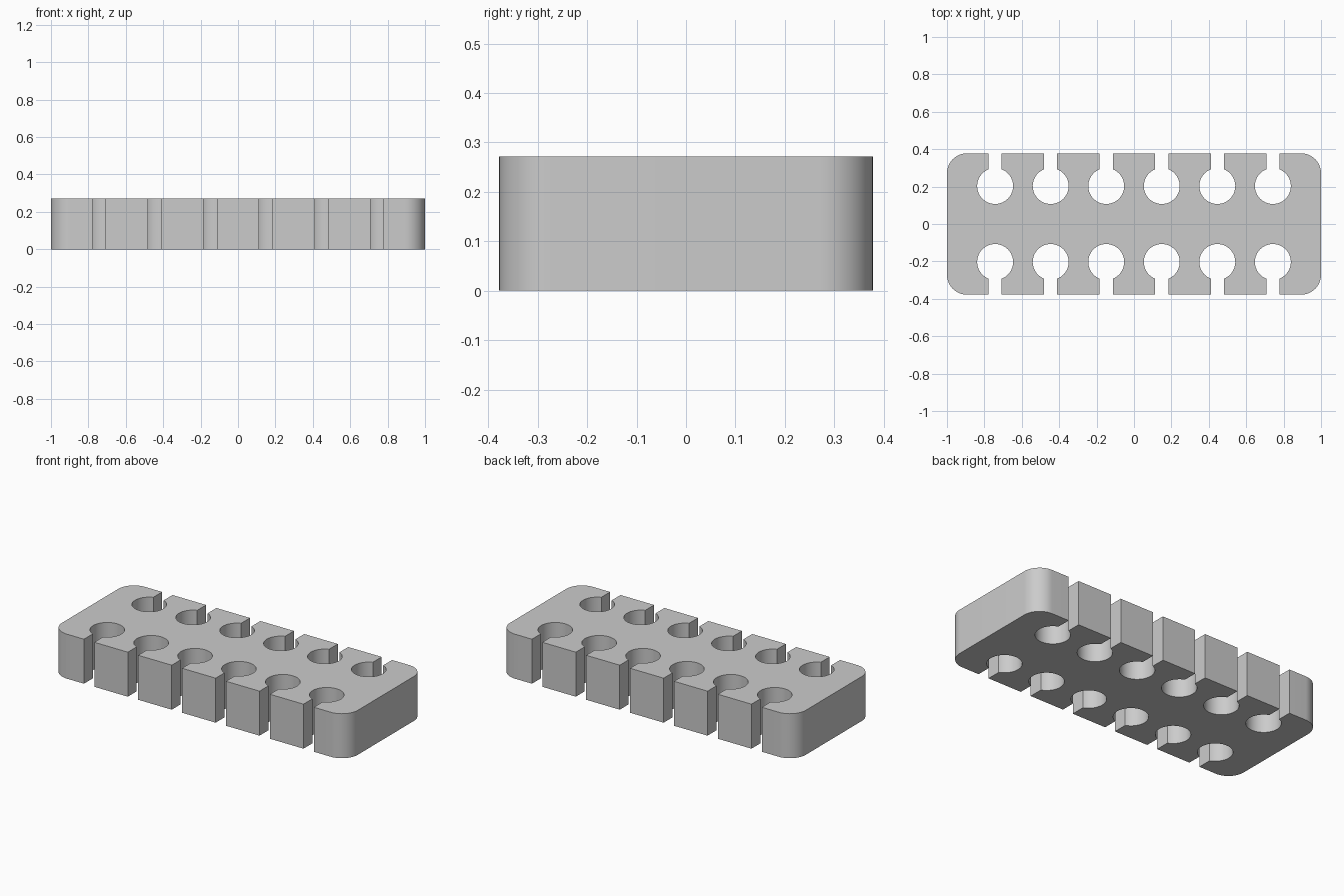
import bpy
import bmesh
from math import pi, sin, cos, asin, radians

if "Cube" in bpy.data.objects:
    bpy.data.objects.remove(bpy.data.objects["Cube"], do_unlink=True)

HALF_X, HALF_Y, HEIGHT = 1.0, 0.378, 0.272
CORNER = 0.107
HOLE_R, HOLE_Y, PITCH = 0.096, 0.203, 0.297
SLOT = 0.035


def arc(cx, cy, r, start, end, steps):
    return [(cx + r * cos(start + (end - start) * i / steps),
             cy + r * sin(start + (end - start) * i / steps))
            for i in range(steps + 1)]


# Front half of the outline, left to right: corner, keyhole slots, corner
half = arc(-HALF_X + CORNER, -HALF_Y + CORNER, CORNER, pi, 1.5 * pi, 16)
gap = asin(SLOT / HOLE_R)
for i in range(6):
    x = (i - 2.5) * PITCH
    half.append((x - SLOT, -HALF_Y))
    half += arc(x, -HOLE_Y, HOLE_R, 1.5 * pi - gap, -0.5 * pi + gap, 48)
    half.append((x + SLOT, -HALF_Y))
half += arc(HALF_X - CORNER, -HALF_Y + CORNER, CORNER, 1.5 * pi, 2 * pi, 16)

# The back half is the front half turned by half a circle
outline = half + [(-x, -y) for x, y in half]

# Extrude the outline into a block
bm = bmesh.new()
base = bm.faces.new([bm.verts.new((x, y, 0)) for x, y in outline])
top = bmesh.ops.extrude_face_region(bm, geom=[base], use_keep_orig=True)
bmesh.ops.translate(bm, vec=(0, 0, HEIGHT),
                    verts=[v for v in top["geom"] if isinstance(v, bmesh.types.BMVert)])
bmesh.ops.recalc_face_normals(bm, faces=bm.faces)
bmesh.ops.triangulate(bm, faces=[f for f in bm.faces if len(f.verts) > 4])
mesh = bpy.data.meshes.new("slotted_holder_block")
bm.to_mesh(mesh)
bm.free()
block = bpy.data.objects.new("slotted_holder_block", mesh)
bpy.context.collection.objects.link(block)

# Plain grey
grey = bpy.data.materials.new("light_grey")
grey.use_nodes = True
colour = (0.6, 0.6, 0.6, 1)
grey.diffuse_color = colour
grey.node_tree.nodes["Principled BSDF"].inputs["Base Color"].default_value = colour
mesh.materials.append(grey)

# Smooth the curved walls and keep the edges sharp
bpy.ops.object.select_all(action="DESELECT")
block.select_set(True)
bpy.context.view_layer.objects.active = block
bpy.ops.object.shade_smooth_by_angle(angle=radians(30))
